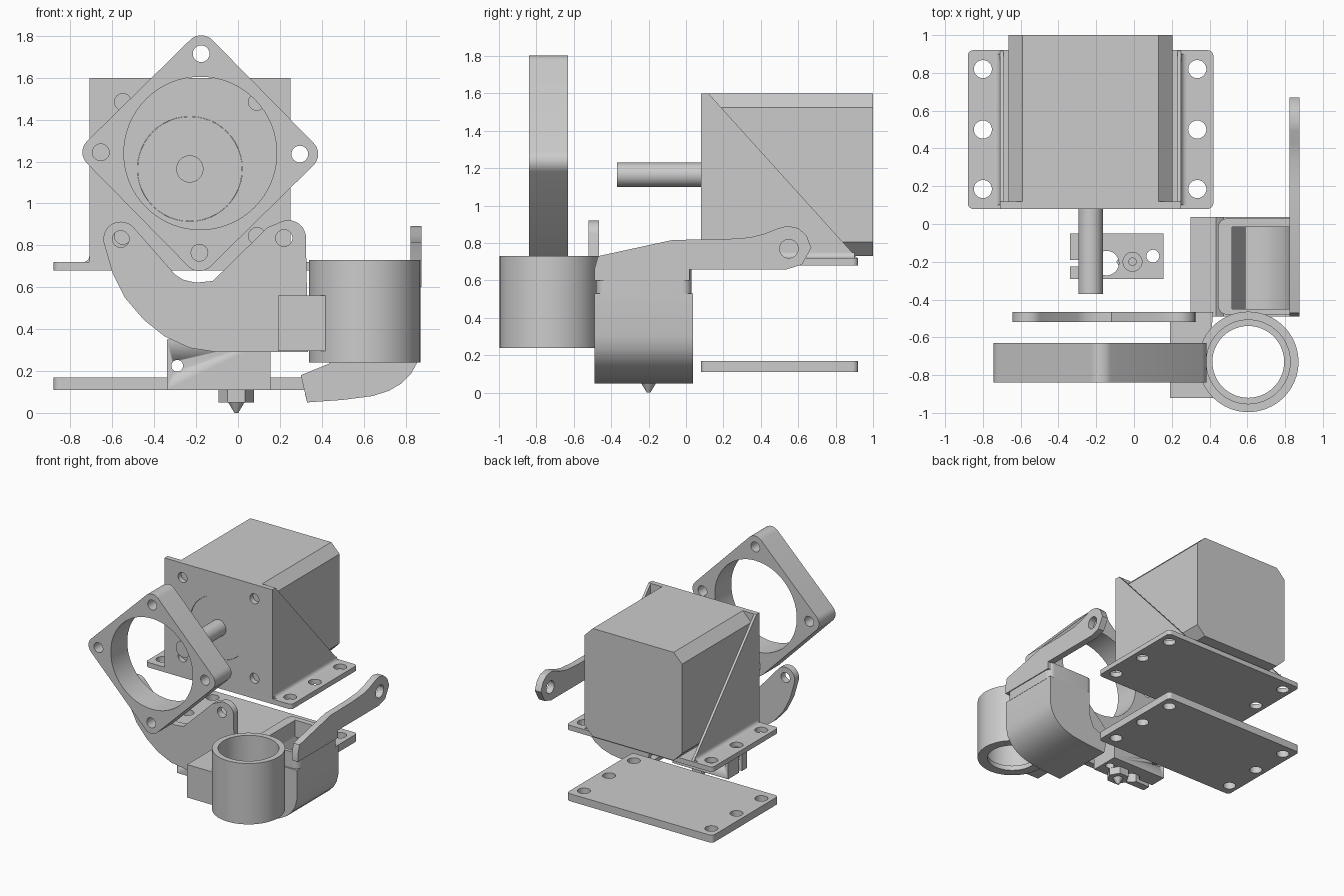
import bpy, bmesh, math

if "Cube" in bpy.data.objects:
    bpy.data.objects.remove(bpy.data.objects["Cube"])

SEG = 48


def arc(cx, cy, r, a0, a1, n=12):
    return [(cx + r * math.cos(math.radians(a0 + (a1 - a0) * i / n)),
             cy + r * math.sin(math.radians(a0 + (a1 - a0) * i / n))) for i in range(n + 1)]


def circle(cx, cy, r, n=SEG):
    return arc(cx, cy, r, 0, 360, n)[:-1]


def rrect(x0, x1, y0, y1, r):
    return (arc(x0 + r, y0 + r, r, 180, 270, 8) + arc(x1 - r, y0 + r, r, 270, 360, 8)
            + arc(x1 - r, y1 - r, r, 0, 90, 8) + arc(x0 + r, y1 - r, r, 90, 180, 8))


def rect(x0, x1, y0, y1):
    return [(x0, y0), (x1, y0), (x1, y1), (x0, y1)]


def finish(name, mesh):
    ob = bpy.data.objects.new(name, mesh)
    bpy.context.collection.objects.link(ob)
    bpy.ops.object.select_all(action='DESELECT')
    ob.select_set(True)
    bpy.context.view_layer.objects.active = ob
    bpy.ops.object.shade_smooth_by_angle(angle=math.radians(30))
    return ob


def prism(name, axis, lo, hi, outline, holes=()):
    """Extrude a 2D outline with holes along an axis: x takes (y,z), y takes (x,z), z takes (x,y)."""
    cu = bpy.data.curves.new(name, 'CURVE')
    cu.dimensions, cu.fill_mode, cu.extrude = '2D', 'BOTH', (hi - lo) / 2
    for pts in [outline, *holes]:
        sp = cu.splines.new('POLY')
        sp.points.add(len(pts) - 1)
        for p, (u, v) in zip(sp.points, pts):
            p.co = (u, v, 0, 1)
        sp.use_cyclic_u = True
    tmp = bpy.data.objects.new("tmp", cu)
    bpy.context.collection.objects.link(tmp)
    bpy.context.view_layer.update()
    dg = bpy.context.evaluated_depsgraph_get()
    mesh = bpy.data.meshes.new_from_object(tmp.evaluated_get(dg))
    bpy.data.objects.remove(tmp)
    bpy.data.curves.remove(cu)
    mid = (lo + hi) / 2
    bm = bmesh.new()
    bm.from_mesh(mesh)
    for v in bm.verts:
        a, b, w = v.co.x, v.co.y, v.co.z + mid
        v.co = {'x': (w, a, b), 'y': (a, w, b), 'z': (a, b, w)}[axis]
    bmesh.ops.remove_doubles(bm, verts=bm.verts, dist=1e-5)
    bmesh.ops.recalc_face_normals(bm, faces=bm.faces)
    bm.to_mesh(mesh)
    bm.free()
    return finish(name, mesh)


# Stepper motor: chamfered body, pilot boss, shaft
MX, MZ = -0.23, 1.165
h, c = 0.435, 0.075
prism("motor_body", 'y', 0.12, 1.0,
      [(MX + sx * a, MZ + sz * b) for sx, sz, a, b in (
          (-1, -1, h, h - c), (-1, -1, h - c, h), (1, -1, h - c, h), (1, -1, h, h - c),
          (1, 1, h, h - c), (1, 1, h - c, h), (-1, 1, h - c, h), (-1, 1, h, h - c))])
prism("motor_boss", 'y', 0.084, 0.125, circle(MX, MZ, 0.25))
prism("motor_shaft", 'y', -0.37, 0.1, circle(MX, MZ, 0.065, 32))

# Motor bracket: face plate, side gussets, base flange and lower spacer plate
prism("bracket_face", 'y', 0.08, 0.12, rect(-0.71, 0.25, 0.70, 1.6),
      [circle(MX, MZ, 0.251)] + [circle(MX + sx * 0.32, MZ + sz * 0.32, 0.04, 24)
                                 for sx in (-1, 1) for sz in (-1, 1)])
for side, x in (("left", -0.71), ("right", 0.23)):
    prism("bracket_gusset_" + side, 'x', x, x + 0.02, [(0.1, 1.6), (0.12, 1.6), (0.92, 0.715), (0.1, 0.715)])
for side, x, d, a in (("left", -0.71, -1, 270), ("right", 0.25, 1, 270)):
    prism("bracket_fillet_" + side, 'y', 0.1, 0.9,
          [(x, 0.715)] + arc(x + d * 0.03, 0.75, 0.03, 270, 270 - d * 90, 6))
screw_holes = [circle(x, y, 0.048, 24) for x in (-0.8, 0.335) for y in (0.185, 0.5, 0.82)]
for name, z0, z1 in (("bracket_base", 0.68, 0.72), ("spacer_plate", 0.11, 0.17)):
    prism(name, 'z', z0, z1, rrect(-0.88, 0.42, 0.08, 0.92, 0.03), screw_holes)

# Cooling fan frame, turned on its corner
FX, FZ, T = -0.18, 1.24, math.radians(44.5)


def turn(pts):
    return [(FX + u * math.cos(T) - v * math.sin(T), FZ + u * math.sin(T) + v * math.cos(T)) for u, v in pts]


prism("fan_frame", 'y', -0.84, -0.63, turn(rrect(-0.42, 0.42, -0.42, 0.42, 0.075)),
      [turn(circle(0, 0, 0.365, 64))] + [turn(circle(sx * 0.336, sz * 0.336, 0.04, 24))
                                         for sx in (-1, 1) for sz in (-1, 1)])

# Fan mounting plate with two ears
prism("fan_mount_plate", 'y', -0.52, -0.465,
      [(0.335, 0.29), (-0.1, 0.29), (-0.23, 0.31), (-0.35, 0.365), (-0.45, 0.445), (-0.54, 0.55), (-0.60, 0.67)]
      + arc(-0.56, 0.83, 0.083, 190, 40) + [(-0.3, 0.66), (-0.26, 0.635), (-0.2, 0.622), (-0.12, 0.63), (0.14, 0.885)]
      + arc(0.24, 0.835, 0.085, 115, 10),
      [circle(-0.56, 0.83, 0.04, 24), circle(0.22, 0.835, 0.04, 24)])

# Sensor tube with a bottom lip, joined by a block
SX, SY = 0.605, -0.73
prism("sensor_tube", 'z', 0.28, 0.73, circle(SX, SY, 0.266, 64), [circle(SX, SY, 0.222, 64)])
prism("sensor_tube_lip", 'z', 0.24, 0.28, circle(SX, SY, 0.266, 64), [circle(SX, SY, 0.19, 64)])
prism("tube_block", 'z', 0.295, 0.56,
      [(0.19, -0.92), (0.42, -0.92)] + arc(SX, SY, 0.25, 226, 134)[1:-1] + [(0.42, -0.465), (0.19, -0.465)])

# Blower duct: two cheeks, curved outer and inner walls, collar
outer = [(0.33, 0.05), (0.50, 0.062), (0.64, 0.08), (0.72, 0.105), (0.78, 0.14), (0.825, 0.185), (0.853, 0.235),
         (0.868, 0.3), (0.868, 0.53)]
inner = [(0.475, 0.53), (0.475, 0.40), (0.468, 0.31), (0.435, 0.235), (0.30, 0.18)]
for side, y in (("front", -0.49), ("back", 0.0)):
    prism("duct_cheek_" + side, 'y', y, y + 0.037, outer + inner)
prism("duct_outer_wall", 'y', -0.46, 0.01, outer + [
    (0.825, 0.53), (0.825, 0.31), (0.80, 0.235), (0.75, 0.175), (0.68, 0.135), (0.5, 0.1), (0.32, 0.09)])
prism("duct_inner_wall", 'y', -0.46, 0.01, inner + [
    (0.31, 0.145), (0.46, 0.195), (0.52, 0.24), (0.59, 0.32), (0.52, 0.53)])
prism("duct_collar", 'z', 0.525, 0.66, rrect(0.445, 0.87, -0.48, 0.03, 0.05),
      [rect(0.52, 0.822, -0.45, -0.015)])

# Blower support arm
prism("blower_arm", 'x', 0.823, 0.877,
      [(-0.49, 0.6), (0.02, 0.6), (0.02, 0.66), (0.54, 0.66), (0.62, 0.685), (0.67, 0.775), (0.645, 0.84), (0.60, 0.88),
       (0.54, 0.892), (0.49, 0.878), (0.42, 0.85), (0.34, 0.83), (0.2, 0.82), (-0.07, 0.817), (-0.47, 0.73), (-0.49, 0.66)],
      [circle(0.55, 0.77, 0.05, 24)])

# Heater block with clamp slot and cross hole
NX, NY = -0.008, -0.2
block = prism("heater_block", 'z', 0.11, 0.35,
              [(-0.34, -0.29), (0.155, -0.29), (0.155, -0.05), (-0.34, -0.05), (-0.34, -0.19)]
              + arc(-0.145, -0.207, 0.065, 165, -165, 32) + [(-0.34, -0.225)],
              [circle(0.1, -0.17, 0.034, 24), circle(NX, NY, 0.05, 32)])
cutter = prism("clamp_screw_cutter", 'y', -0.4, 0.1, circle(-0.29, 0.225, 0.028, 24))
cutter.hide_render = True
mod = block.modifiers.new("clamp_screw_hole", 'BOOLEAN')
mod.operation, mod.object, mod.solver = 'DIFFERENCE', cutter, 'EXACT'
bpy.context.view_layer.objects.active = block
bpy.ops.object.modifier_apply(modifier=mod.name)
bpy.data.objects.remove(cutter)

# Nozzle: threaded stem, hex and tip
prism("nozzle_stem", 'z', 0.1, 0.3, circle(NX, NY, 0.05, 32), [circle(NX, NY, 0.02, 16)])
prism("nozzle_hex", 'z', 0.05, 0.115, circle(NX, NY, 0.085, 6))
bm = bmesh.new()
bmesh.ops.create_cone(bm, cap_ends=True, segments=24, radius1=0.009, radius2=0.042, depth=0.055)
bmesh.ops.translate(bm, verts=bm.verts, vec=(NX, NY, 0.0275))
tip = bpy.data.meshes.new("nozzle_tip")
bm.to_mesh(tip)
bm.free()
finish("nozzle_tip", tip)
